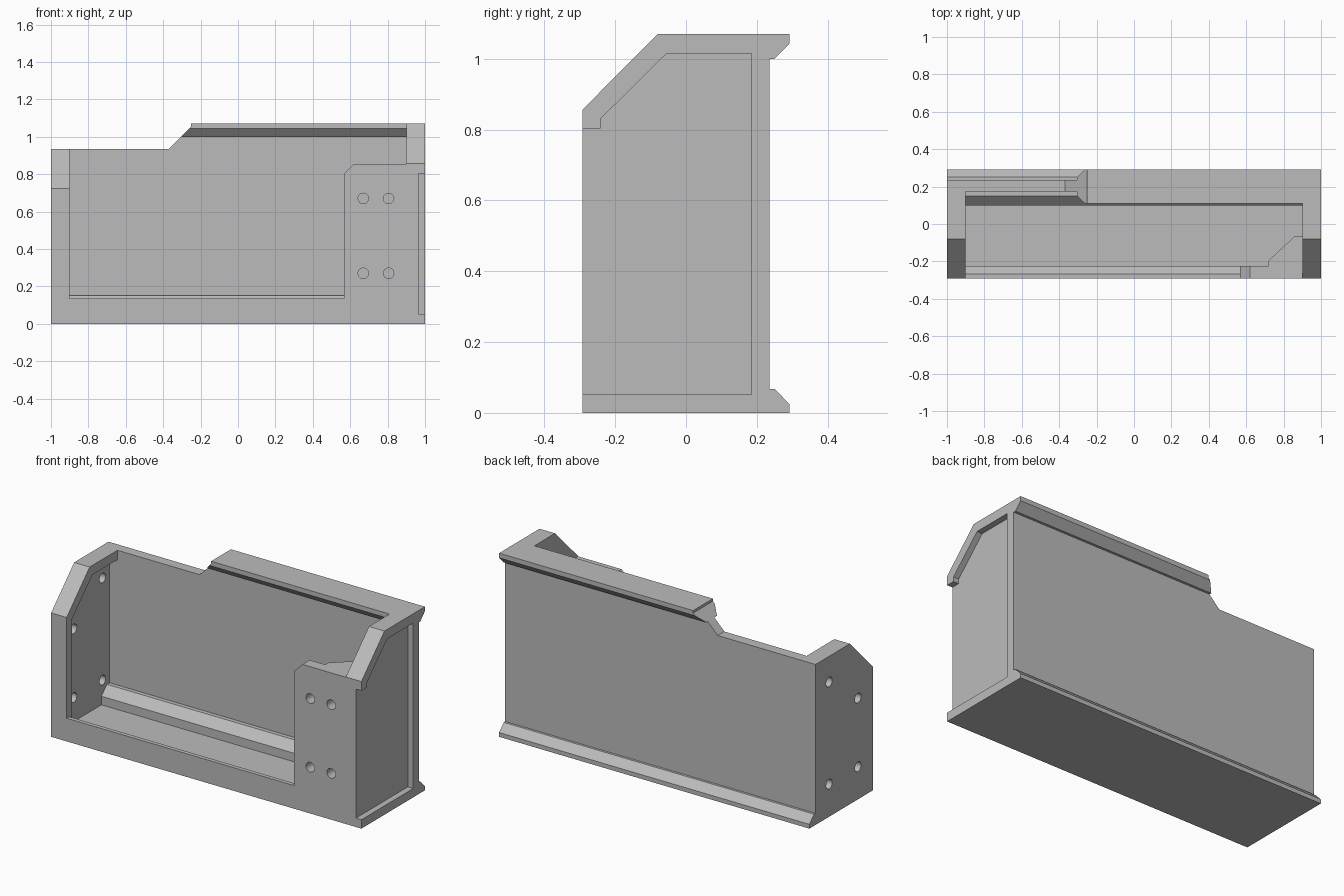
import bpy, bmesh
from math import radians
from mathutils import Matrix, Vector

cube = bpy.data.objects.get("Cube")
if cube:
    bpy.data.objects.remove(cube)

grey = bpy.data.materials.new("plain_grey")
grey.use_nodes = True
grey.diffuse_color = (0.5, 0.5, 0.5, 1)
grey.node_tree.nodes["Principled BSDF"].inputs["Base Color"].default_value = (0.5, 0.5, 0.5, 1)

FRONT, BACK, TOP = -0.292, 0.292, 1.07
DROP = 0.135          # how much lower the left end is


def add_object(name, bm):
    bmesh.ops.recalc_face_normals(bm, faces=bm.faces)
    mesh = bpy.data.meshes.new(name)
    bm.to_mesh(mesh)
    bm.free()
    mesh.materials.append(grey)
    obj = bpy.data.objects.new(name, mesh)
    bpy.context.collection.objects.link(obj)
    return obj


def prism(name, points, axis, start, end):
    """Extrude a 2D outline along an axis; points use the other two axes in order."""
    def place(p, depth):
        co = list(p)
        co.insert("xyz".index(axis), depth)
        return co
    bm = bmesh.new()
    face = bm.faces.new([bm.verts.new(place(p, start)) for p in points])
    moved = bmesh.ops.extrude_face_region(bm, geom=[face])["geom"]
    offset = Vector(place((0, 0), end - start))
    bmesh.ops.translate(bm, vec=offset, verts=[g for g in moved if isinstance(g, bmesh.types.BMVert)])
    return add_object(name, bm)


def hole(center, axis, length):
    bm = bmesh.new()
    turn = Matrix.Rotation(radians(90), 4, "Y" if axis == "x" else "X")
    bmesh.ops.create_cone(bm, cap_ends=True, segments=32, radius1=0.028, radius2=0.028,
                          depth=length, matrix=Matrix.Translation(center) @ turn)
    return add_object("hole_cutter", bm)


def cut(obj, cutter):
    mod = obj.modifiers.new("cut", "BOOLEAN")
    mod.operation = "DIFFERENCE"
    mod.solver = "EXACT"
    mod.object = cutter
    bpy.context.view_layer.objects.active = obj
    bpy.ops.object.modifier_apply(modifier=mod.name)
    bpy.data.objects.remove(cutter)


# Shared rail outlines on the back
low_rail = [(BACK, 0), (BACK, 0.025), (0.25, 0.068), (0.236, 0.068)]
high_rail = [(0.236, 1.0), (0.25, 1.0), (BACK, 1.043), (BACK, TOP)]

# Tray: floor, front lip, back wall and rails in one section
inner = [(0.11, TOP), (0.11, 1.043), (0.15, 1.0), (0.175, 1.0), (0.175, 0.15), (0.15, 0.15),
         (0.1, 0.1), (0.1, 0.05), (-0.225, 0.05), (-0.225, 0.09), (-0.268, 0.135), (FRONT, 0.135)]
tray = prism("floor_and_back_wall", [(FRONT, 0)] + low_rail + high_rail + inner, "x", -0.95, 0.9)
cut(tray, prism("step_cutter", [(-1.1, TOP - DROP), (-0.37, TOP - DROP), (-0.25, 1.055),
                                (-0.25, 1.2), (-1.1, 1.2)], "y", -0.5, 0.5))

# Right wall with an outside pocket that is open to the front
right_wall = prism("right_wall", [(FRONT, 0)] + low_rail + high_rail
                   + [(-0.08, TOP), (FRONT, 0.857)], "x", 0.9, 1.0)
cut(right_wall, prism("pocket_cutter", [(-0.4, 0.052), (0.185, 0.052), (0.185, 1.015), (-0.055, 1.015),
                                        (-0.242, 0.83), (-0.242, 0.803), (-0.4, 0.803)], "x", 0.965, 1.1))

# Left wall with an inside pocket
left_wall = prism("left_wall", [(FRONT, 0)] + low_rail
                  + [(0.236, TOP - DROP), (-0.08, TOP - DROP), (FRONT, 0.857 - DROP)], "x", -1.0, -0.9)
cut(left_wall, prism("pocket_cutter", [(-0.242, 0.05), (0.175, 0.05), (0.175, 0.88), (-0.055, 0.88),
                                       (-0.242, 0.695)], "x", -0.95, -0.8))
for y, z in [(-0.155, 0.19), (0.11, 0.19), (-0.155, 0.59), (0.11, 0.785)]:
    cut(left_wall, hole((-1, y, z), "x", 0.2))

# Front panel and the corner block behind it
panel = prism("front_panel", [(0.567, 0.04), (0.9, 0.04), (0.9, 0.855), (0.62, 0.855), (0.567, 0.802)],
              "y", FRONT, -0.225)
block = prism("corner_block", [(0.72, -0.225), (0.9, -0.225), (0.9, -0.065), (0.86, -0.065),
                               (0.72, -0.195)], "z", 0.05, 0.855)
for x in (0.67, 0.805):
    for z in (0.27, 0.67):
        for part in (panel, block):
            if part is panel or x > 0.72:
                cut(part, hole((x, -0.2, z), "y", 0.3))

for obj in (tray, right_wall, left_wall, panel, block):
    bpy.ops.object.select_all(action="DESELECT")
    obj.select_set(True)
    bpy.context.view_layer.objects.active = obj
    bpy.ops.object.shade_smooth_by_angle(angle=radians(25))
